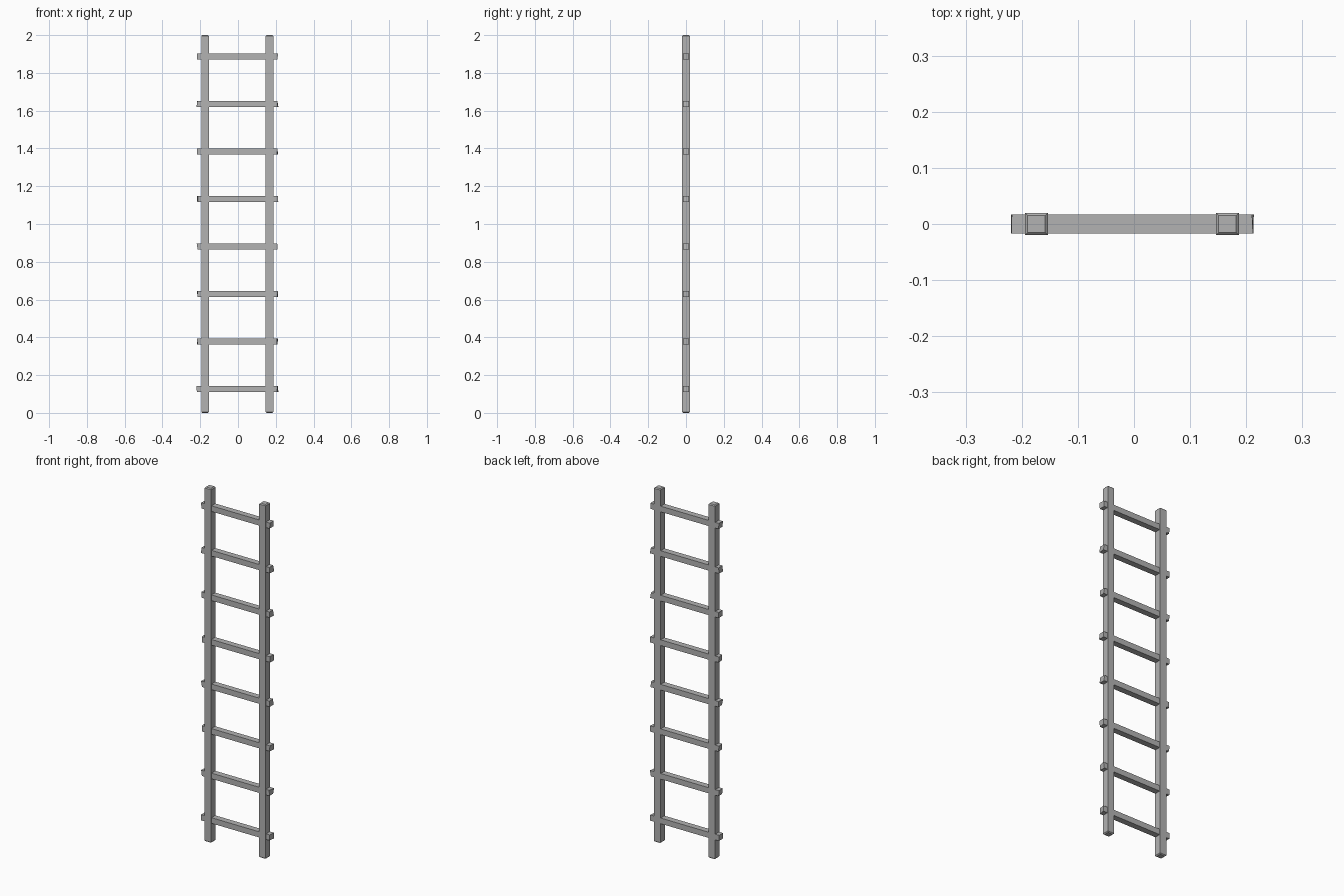
import bpy, bmesh, random

random.seed(4)
if "Cube" in bpy.data.objects:
    bpy.data.objects.remove(bpy.data.objects["Cube"], do_unlink=True)

grey = bpy.data.materials.new("weathered_grey")
grey.use_nodes = True
colour = (0.45, 0.45, 0.45, 1)
grey.diffuse_color = colour
grey.node_tree.nodes["Principled BSDF"].inputs["Base Color"].default_value = colour


def beam(name, centre, size):
    """Box-shaped beam, returned as an object with its bmesh still open."""
    bm = bmesh.new()
    bmesh.ops.create_cube(bm, size=1)
    bmesh.ops.scale(bm, vec=size, verts=bm.verts)
    mesh = bpy.data.meshes.new(name)
    mesh.materials.append(grey)
    obj = bpy.data.objects.new(name, mesh)
    obj.location = centre
    bpy.context.collection.objects.link(obj)
    return obj, bm


def finish(obj, bm):
    bm.to_mesh(obj.data)
    bm.free()


# Side rails with chamfered ends
for side, x in (("right", -0.174), ("left", 0.1665)):
    obj, bm = beam(side + "_rail", (x, 0, 1), (0.041, 0.04, 2))
    rims = [e for e in bm.edges if abs(e.verts[0].co.z - e.verts[1].co.z) < 0.1]
    bmesh.ops.bevel(bm, geom=rims, offset=0.005, segments=1, affect="EDGES")
    finish(obj, bm)

# Rungs passing through both rails, with slightly uneven sawn ends
for i in range(8):
    obj, bm = beam(f"rung_{i + 1}", (-0.003, 0, 0.127 + 0.2515 * i), (0.426, 0.034, 0.032))
    for v in bm.verts:
        v.co.x += random.uniform(-0.004, 0.004)
    finish(obj, bm)
